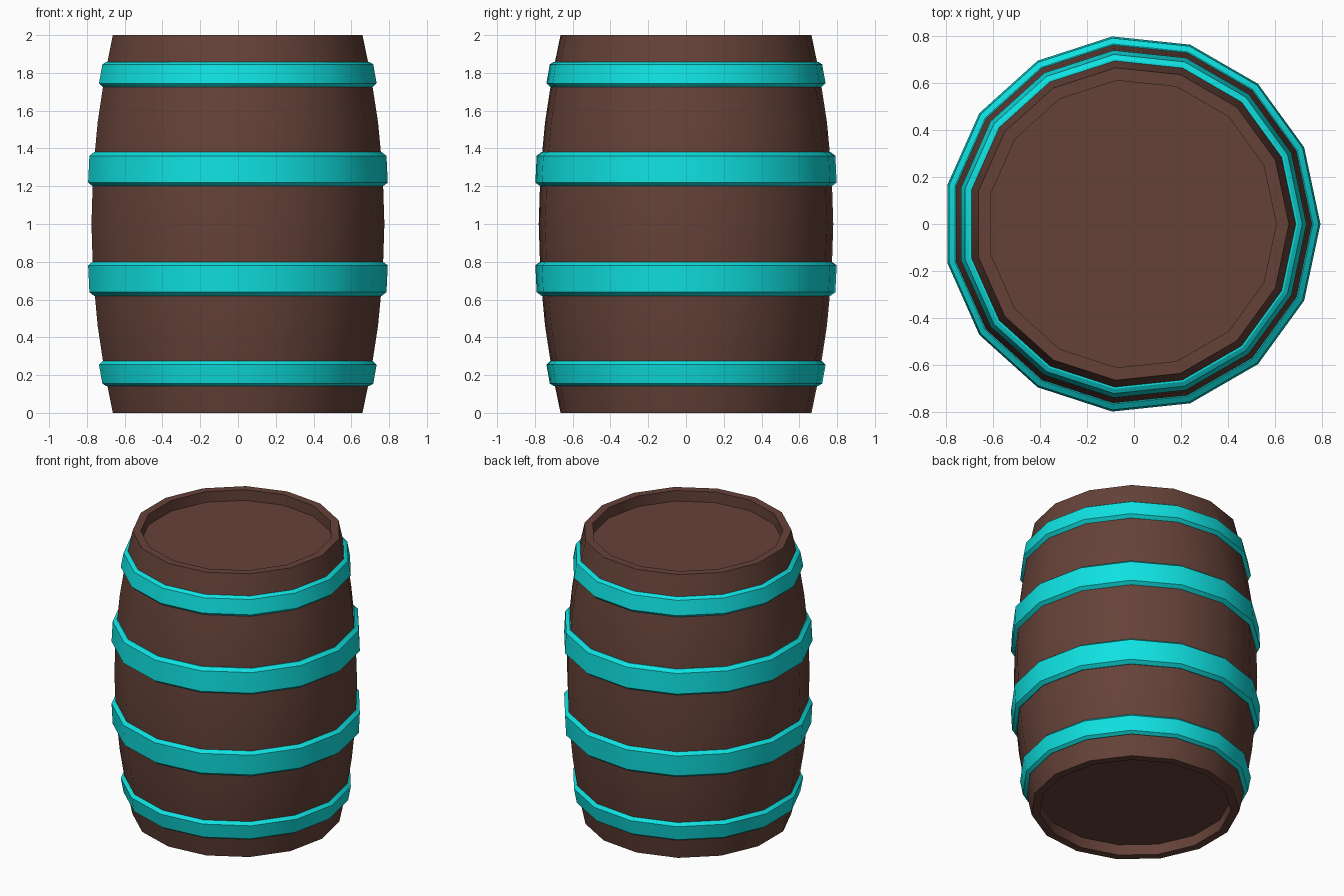
import bpy, bmesh, math

if "Cube" in bpy.data.objects:
    bpy.data.objects.remove(bpy.data.objects["Cube"])

SIDES = 15
OFFSET_X = -0.009  # centres the odd-sided outline on its bounding box


def material(name, color):
    mat = bpy.data.materials.new(name)
    mat.diffuse_color = color
    mat.use_nodes = True
    mat.node_tree.nodes["Principled BSDF"].inputs["Base Color"].default_value = mat.diffuse_color
    return mat


def lathe(name, profile, mat, cap_ends=False):
    """Spin (radius, z) points around z with a fixed number of sides."""
    bm = bmesh.new()
    rings = []
    for r, z in profile:
        rings.append([bm.verts.new((OFFSET_X + r * math.cos(math.tau * i / SIDES),
                                    r * math.sin(math.tau * i / SIDES), z))
                      for i in range(SIDES)])
    for low, high in zip(rings, rings[1:]):
        for i in range(SIDES):
            j = (i + 1) % SIDES
            bm.faces.new((low[i], low[j], high[j], high[i]))
    if cap_ends:
        bm.faces.new(rings[0][::-1])
        bm.faces.new(rings[-1])
    mesh = bpy.data.meshes.new(name)
    bm.to_mesh(mesh)
    bm.free()
    mesh.materials.append(mat)
    obj = bpy.data.objects.new(name, mesh)
    bpy.context.collection.objects.link(obj)
    bpy.ops.object.select_all(action='DESELECT')
    obj.select_set(True)
    bpy.context.view_layer.objects.active = obj
    bpy.ops.object.shade_smooth_by_angle(angle=math.radians(30))
    return obj


def mirrored(profile):
    return [(r, 2 - z) for r, z in reversed(profile)]


wood = material("wood", (0.13, 0.054, 0.04, 1))
metal = material("hoop_paint", (0.005, 0.75, 0.75, 1))

# Bulging barrel body with a recessed head at both ends
body = [(0.784 - 0.116 * (z - 1) ** 2, z)
        for z in (0, 0.21, 0.46, 0.72, 1, 1.28, 1.54, 1.79, 2)]
lathe("barrel_body", [(0.614, 0.075), (0.614, 0)] + body + [(0.614, 2), (0.614, 1.925)],
      wood, cap_ends=True)

# Narrow end hoops and wide middle hoops, mirrored top to bottom
end_hoop = [(0.70, 1.725), (0.722, 1.725), (0.743, 1.745),
            (0.725, 1.845), (0.705, 1.858), (0.68, 1.858)]
middle_hoop = [(0.76, 1.2), (0.777, 1.2), (0.802, 1.219),
               (0.795, 1.361), (0.77, 1.38), (0.75, 1.38)]
for label, hoop in (("end_hoop", end_hoop), ("middle_hoop", middle_hoop)):
    lathe("upper_" + label, hoop, metal)
    lathe("lower_" + label, mirrored(hoop), metal)
